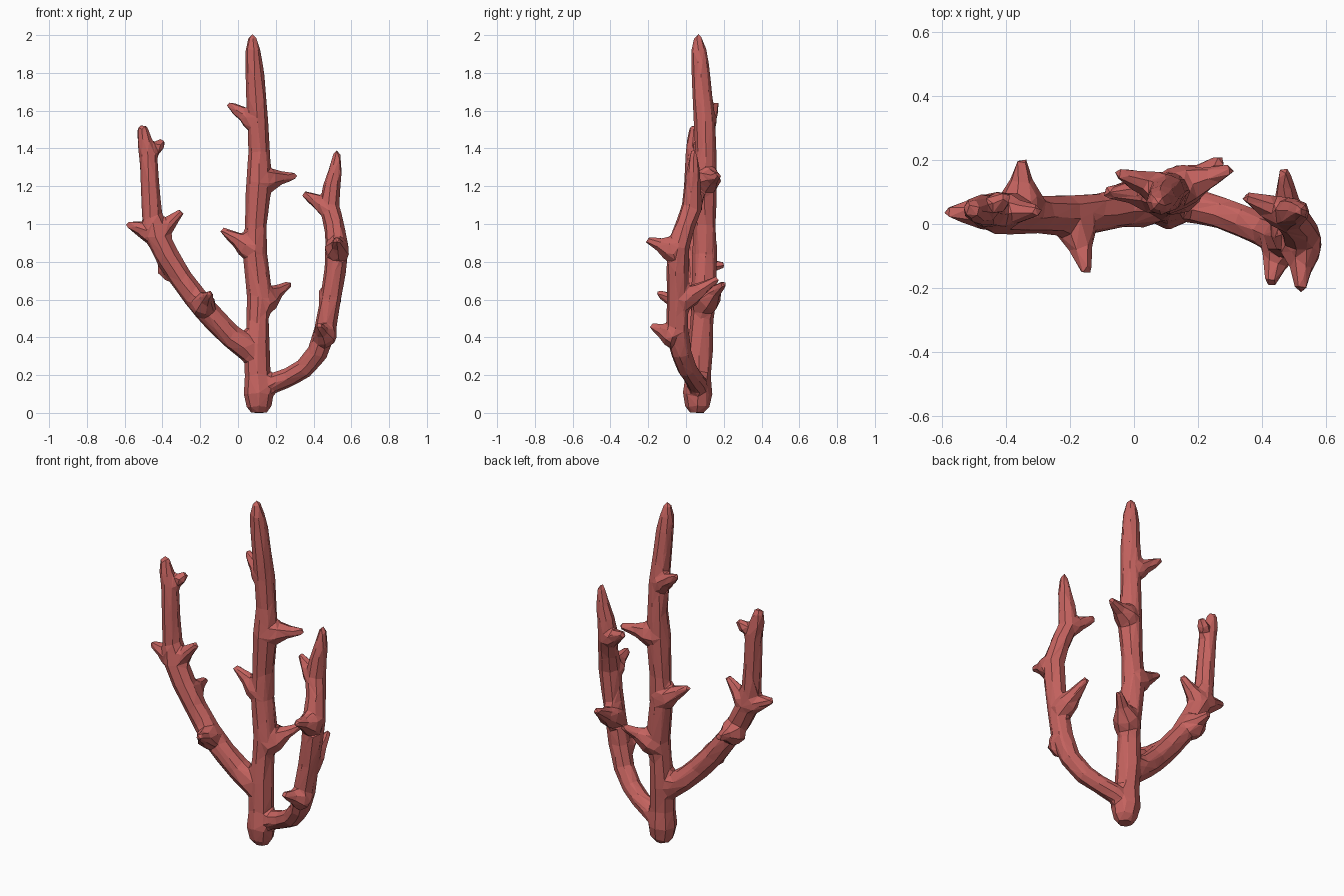
import bpy, bmesh, math, random
from mathutils import Vector

if "Cube" in bpy.data.objects:
    bpy.data.objects.remove(bpy.data.objects["Cube"])
random.seed(4)

coral_mat = bpy.data.materials.new("coral red")
coral_mat.diffuse_color = (0.56, 0.125, 0.115, 1)
coral_mat.use_nodes = True
coral_mat.node_tree.nodes["Principled BSDF"].inputs["Base Color"].default_value = coral_mat.diffuse_color


def tube(name, pts, sides=8, jitter=0.04):
    """Closed faceted tube through (x, y, z, radius) points."""
    bm = bmesh.new()
    P = [Vector(p[:3]) for p in pts]
    rings, u = [], None
    for i, p in enumerate(P):
        t = (P[min(i + 1, len(P) - 1)] - P[max(i - 1, 0)]).normalized()
        if u is None:
            u = t.orthogonal()
        u = (u - t * u.dot(t)).normalized()
        v = t.cross(u)
        ring = []
        for k in range(sides):
            a = 2 * math.pi * k / sides
            r = pts[i][3] * (1.03 + random.uniform(-jitter, jitter))
            ring.append(bm.verts.new(p + (u * math.cos(a) + v * math.sin(a)) * r))
        rings.append(ring)
    for a, b in zip(rings, rings[1:]):
        for k in range(sides):
            j = (k + 1) % sides
            bm.faces.new((a[k], a[j], b[j], b[k]))
    bm.faces.new(rings[0][::-1])
    bm.faces.new(rings[-1])
    bmesh.ops.recalc_face_normals(bm, faces=bm.faces)
    me = bpy.data.meshes.new(name)
    bm.to_mesh(me)
    bm.free()
    me.materials.append(coral_mat)
    ob = bpy.data.objects.new(name, me)
    bpy.context.collection.objects.link(ob)
    return ob


def spike(base, tip, r=0.07):
    """Flared thorn with a blunt tip, slightly overlong to allow for smoothing."""
    b, t = Vector(base), Vector(tip)
    t = t + (t - b).normalized() * 0.006
    prof = [(0, r), (0.28, r * 0.92), (0.42, r * 0.7), (0.58, 0.036), (0.8, 0.026), (0.95, 0.02), (1, 0.011)]
    return tube("thorn", [(*b.lerp(t, f), q) for f, q in prof], 7)


def apply_mod(ob, kind, **settings):
    m = ob.modifiers.new(kind, kind)
    for k, v in settings.items():
        setattr(m, k, v)
    bpy.context.view_layer.objects.active = ob
    bpy.ops.object.modifier_apply(modifier=m.name)


# Central trunk
trunk = tube("trunk", [
    (.11, .06, .0, .04), (.11, .06, .03, .064), (.107, .06, .1, .077), (.105, .065, .2, .067),
    (.1, .075, .35, .066), (.105, .085, .5, .06), (.115, .095, .62, .067), (.09, .1, .84, .064),
    (.095, .1, 1.0, .058), (.11, .1, 1.22, .066), (.112, .105, 1.38, .056), (.105, .1, 1.54, .057),
    (.095, .085, 1.7, .053), (.085, .075, 1.85, .048), (.078, .067, 1.93, .038),
    (.076, .065, 1.98, .025), (.075, .065, 2.005, .012)])
trunk_thorns = [spike(*s) for s in [
    ((.1, .1, 1.53), (-.05, .16, 1.635), .056),
    ((.12, .105, 1.23), (.305, .17, 1.255)),
    ((.09, .1, .86), (-.088, .1, .968)),
    ((.115, .09, .58), (.275, .2, .685), .075)]]

# Left branch
left = tube("left_branch", [
    (.11, .065, .27, .05), (.04, .06, .35, .068), (-.04, .05, .41, .064), (-.12, .035, .49, .062),
    (-.21, .025, .59, .062), (-.3, .03, .71, .06), (-.37, .03, .82, .063), (-.43, .035, .94, .064),
    (-.455, .04, 1.05, .053), (-.465, .04, 1.2, .05), (-.475, .045, 1.36, .048),
    (-.495, .045, 1.44, .04), (-.505, .045, 1.5, .03), (-.507, .045, 1.525, .017)])
left_thorns = [spike(*s) for s in [
    ((-.45, .04, .95), (-.585, .035, 1.0), .06),
    ((-.43, .04, .94), (-.3, .04, 1.065), .06),
    ((-.19, .02, .56), (-.148, -.15, .635)),
    ((-.355, .045, .765), (-.352, .2, .785), .075),
    ((-.47, .045, 1.36), (-.398, .08, 1.437), .04)]]

# Right branch
right = tube("right_branch", [
    (.1, .065, .1, .05), (.18, .06, .155, .055), (.27, .035, .19, .05), (.35, .005, .235, .053),
    (.42, -.025, .32, .055), (.462, -.045, .44, .06), (.49, -.045, .6, .056), (.515, -.045, .75, .059),
    (.525, -.04, .88, .06), (.51, -.005, .99, .053), (.485, .03, 1.09, .055), (.495, .035, 1.19, .047),
    (.515, .038, 1.28, .036), (.523, .04, 1.36, .023), (.524, .04, 1.39, .012)])
right_thorns = [spike(*s) for s in [
    ((.485, .025, 1.08), (.35, .085, 1.16), .056),
    ((.525, -.05, .86), (.523, -.205, .915)),
    ((.465, -.05, .4), (.428, -.185, .462), .066),
    ((.486, -.025, .59), (.47, .168, .71), .064)]]

# Fuse everything into one coral, blend the joints, then return to low-poly facets
bpy.ops.object.select_all(action='DESELECT')
for ob in [trunk, left, right] + trunk_thorns + left_thorns + right_thorns:
    ob.select_set(True)
bpy.context.view_layer.objects.active = trunk
bpy.ops.object.join()
trunk.name = "coral"
apply_mod(trunk, 'REMESH', mode='VOXEL', voxel_size=0.01)
apply_mod(trunk, 'SMOOTH', factor=0.5, iterations=7)
apply_mod(trunk, 'DECIMATE', ratio=1500 / (2 * len(trunk.data.polygons)))
trunk.data.materials.clear()
trunk.data.materials.append(coral_mat)
for p in trunk.data.polygons:
    p.material_index = 0
    p.use_smooth = False
